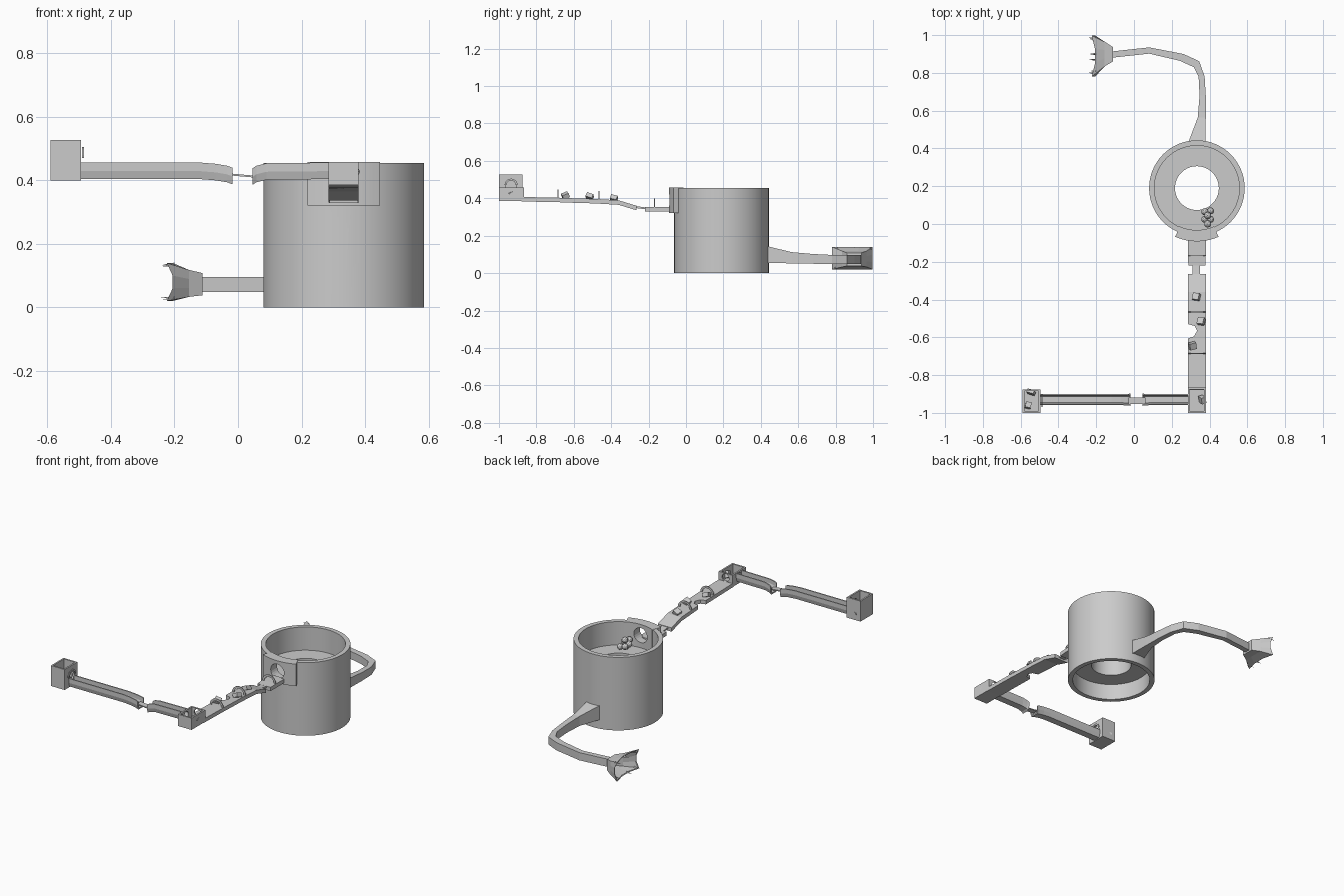
import bpy, bmesh, math, random
from mathutils import Vector

if "Cube" in bpy.data.objects:
    bpy.data.objects.remove(bpy.data.objects["Cube"])
random.seed(4)
CX, CY = 0.333, 0.19


def make(name, verts, faces, smooth=False):
    me = bpy.data.meshes.new(name)
    bm = bmesh.new()
    vs = [bm.verts.new(v) for v in verts]
    for f in faces:
        bm.faces.new([vs[i] for i in f])
    bmesh.ops.recalc_face_normals(bm, faces=bm.faces)
    bm.to_mesh(me)
    bm.free()
    ob = bpy.data.objects.new(name, me)
    bpy.context.collection.objects.link(ob)
    if smooth:
        bpy.ops.object.select_all(action='DESELECT')
        ob.select_set(True)
        bpy.context.view_layer.objects.active = ob
        bpy.ops.object.shade_smooth_by_angle(angle=math.radians(30))
    return ob


def loft(name, rings, closed=False, smooth=False):
    """Join equal-sized loops of points; cap the ends unless closed."""
    n, m = len(rings[0]), len(rings)
    faces = []
    for i in range(m if closed else m - 1):
        j = (i + 1) % m
        faces += [(i * n + k, i * n + (k + 1) % n, j * n + (k + 1) % n, j * n + k) for k in range(n)]
    if not closed:
        faces += [tuple(range(n)), tuple(range((m - 1) * n, m * n))]
    return make(name, [p for r in rings for p in r], faces, smooth)


def arc(r, z, a):
    return (CX + r * math.cos(a), CY + r * math.sin(a), z)


def cut_hole(obs, loc, r, axis):
    """Bore a round hole along x or y."""
    rot = (math.pi / 2, 0, 0) if axis == 'y' else (0, math.pi / 2, 0)
    bpy.ops.mesh.primitive_cylinder_add(vertices=24, radius=r, depth=0.12, location=loc, rotation=rot)
    cutter = bpy.context.object
    cutter.hide_render = True
    for ob in obs:
        mod = ob.modifiers.new("hole", 'BOOLEAN')
        mod.object = cutter
        mod.operation = 'DIFFERENCE'
        mod.solver = 'EXACT'
        bpy.context.view_layer.objects.active = ob
        bpy.ops.object.modifier_apply(modifier=mod.name)
    bpy.data.objects.remove(cutter)


def hoop(name, loc, r0, r1, axis, t=0.005, a0=0.0, a1=math.pi):
    """Thin arched plate."""
    rings = []
    for i in range(13):
        a = a0 + (a1 - a0) * i / 12
        ring = []
        for r, d in ((r0, -t / 2), (r1, -t / 2), (r1, t / 2), (r0, t / 2)):
            u, w = r * math.cos(a), r * math.sin(a)
            off = (u, d, w) if axis == 'y' else (d, u, w)
            ring.append(tuple(Vector(loc) + Vector(off)))
        rings.append(ring)
    return loft(name, rings)


def open_box(name, x0, x1, y0, y1, z0, z1, t=0.01):
    def rect(i, z):
        return [(x0 + i, y0 + i, z), (x1 - i, y0 + i, z), (x1 - i, y1 - i, z), (x0 + i, y1 - i, z)]
    return loft(name, [rect(0, z0), rect(0, z1), rect(t, z1), rect(t, z0 + t)])


def rubble(name, loc, size):
    bpy.ops.mesh.primitive_cube_add(size=1, location=loc)
    ob = bpy.context.object
    ob.name = name
    ob.scale = size
    ob.rotation_euler = [random.uniform(-0.5, 0.5) for _ in range(3)]


# Tank with a recessed ring floor above and below
profile = [(0.253, 0), (0.253, 0.455), (0.225, 0.455), (0.225, 0.31),
           (0.116, 0.31), (0.116, 0.10), (0.225, 0.10), (0.225, 0)]
tank = loft("tank", [[arc(r, z, 2 * math.pi * i / 64) for r, z in profile] for i in range(64)], True, True)

# Curved inlet plate on the front of the tank
inlet = loft("inlet_plate", [[arc(r, z, math.radians(-114 + 48 * i / 10)) for r, z in
             ((0.222, 0.32), (0.282, 0.32), (0.282, 0.457), (0.222, 0.457))] for i in range(11)], False, True)
cut_hole([tank, inlet], (CX, -0.06, 0.39), 0.046, 'y')

# Pebble cluster inside the tank
for i, (x, y, z) in enumerate([(.39, .0, .36), (.375, .025, .345), (.405, .025, .35), (.39, .045, .375),
                               (.375, .065, .345), (.405, .07, .34), (.39, .035, .33), (.39, .005, .335)]):
    bpy.ops.mesh.primitive_ico_sphere_add(subdivisions=2, radius=0.019, location=(x, y, z))
    bpy.context.object.name = f"pebble_{i}"


# Walkway plank: sections of (y, left x, right x, top z)
def plank(name, secs, t=0.024):
    loft(name, [[(a, y, z - t), (b, y, z - t), (b, y, z), (a, y, z)] for y, a, b, z in secs])


plank("plank_long", [(-.88, .285, .38, .407), (-.68, .285, .38, .403), (-.605, .287, .38, .40),
                     (-.595, .318, .38, .40), (-.565, .334, .38, .399), (-.54, .322, .38, .398),
                     (-.53, .287, .38, .398), (-.46, .285, .38, .395), (-.36, .285, .38, .389),
                     (-.265, .285, .38, .36)])
plank("plank_link", [(-.27, .31, .35, .358), (-.215, .31, .35, .351)], 0.01)
plank("plank_short", [(-.22, .288, .378, .352), (-.165, .285, .38, .354), (-.08, .285, .38, .354)])

# Broken hoops and rubble along the plank
for y, z in ((-.685, .40), (-.465, .393), (-.168, .352)):
    hoop(f"hoop_{abs(y)}", (CX, y, z), 0.034, 0.047, 'y')
    hoop_top = z
for i, (x, y, z) in enumerate([(.33, -.385, .40), (.355, -.515, .41), (.31, -.645, .415)]):
    rubble(f"rubble_{i}", (x, y, z), (0.036, 0.036, 0.024))

# Corner basin and end basin
corner = open_box("corner_basin", .285, .38, -1.0, -.865, .385, .458)
end = open_box("end_basin", -.59, -.495, -1.0, -.875, .40, .527)
cut_hole([corner], (CX, -.87, .43), 0.024, 'y')
cut_hole([corner], (.285, -.93, .43), 0.02, 'x')
cut_hole([end], (-.495, -.935, .468), 0.03, 'x')
hoop("end_collar", (-.488, -.935, .47), 0.025, 0.035, 'x')
rubble("basin_stone_0", (-.56, -.96, .42), (.03, .03, .03))
rubble("basin_stone_1", (-.545, -.89, .44), (.04, .02, .03))
rubble("basin_stone_2", (.362, -.93, .42), (.025, .035, .04))

# Trough with a U section: sections of (x, drop)
half = [(.022, 0), (.029, .025), (.029, .052), (.022, .052), (.022, .027), (.016, .009)]
section = half + [(-y, z) for y, z in reversed(half)]


def trough(name, secs):
    loft(name, [[(x, -.93 + y * s, .404 + z - d) for y, z in section] for x, d, s in secs])


trough("trough_long", [(-.497, 0, 1), (-.12, 0, 1), (-.07, .004, 1), (-.035, .010, 1.05), (-.018, .016, 1.12)])
trough("trough_short", [(.046, .018, 1.12), (.058, .010, 1.05), (.09, .002, 1), (.287, 0, 1)])
loft("trough_link", [[(x, -.953, z), (x, -.918, z), (x, -.918, z + .006), (x, -.953, z + .006)]
                     for x, z in ((-.03, .416), (.06, .408))])

# Curved arm at the back: (outer xy, inner xy, bottom z, top z)
path = [((.378, .425), (.285, .425), .055, .146), ((.38, .565), (.338, .565), .052, .112),
        ((.38, .68), (.347, .68), .05, .102), ((.374, .78), (.342, .78), .048, .097),
        ((.345, .862), (.317, .83), .048, .096), ((.262, .90), (.243, .864), .048, .096),
        ((.08, .935), (.08, .902), .048, .096), ((-.12, .913), (-.12, .88), .048, .096)]
loft("outlet_arm", [[(*o, a), (*i, a), (*i, b), (*o, b)] for o, i, a, b in path])


# Flared square spout with a ragged mouth
def mouth(x, y0, y1, z0, z1, jag=0):
    cs = [(y0, z0), (y1, z0), (y1, z1), (y0, z1)]
    pts = []
    for k in range(4):
        a, b = cs[k], cs[(k + 1) % 4]
        for i in range(3):
            t = i / 3
            pts.append((x + jag * (0.6 if i else -0.6), a[0] + (b[0] - a[0]) * t, a[1] + (b[1] - a[1]) * t))
    return pts


loft("spout", [mouth(-.112, .86, .937, .038, .108), mouth(-.155, .835, .965, .033, .118),
               mouth(-.215, .78, .998, .02, .14, .015), mouth(-.212, .788, .99, .026, .134, .015),
               mouth(-.155, .842, .958, .039, .112), mouth(-.122, .866, .93, .044, .102)])

# Splinters on the mouth
for i, (y, z) in enumerate([(.80, .03), (.87, .025), (.975, .03), (.985, .13), (.90, .135), (.81, .13)]):
    r = 0.006
    base = [(-.20, y - r, z - r * .5), (-.20, y + r, z - r * .5), (-.20, y, z + r)]
    make(f"splinter_{i}", base + [(-.245 + .006 * (i % 3), y, z)], [(0, 1, 2), (0, 1, 3), (1, 2, 3), (2, 0, 3)])
